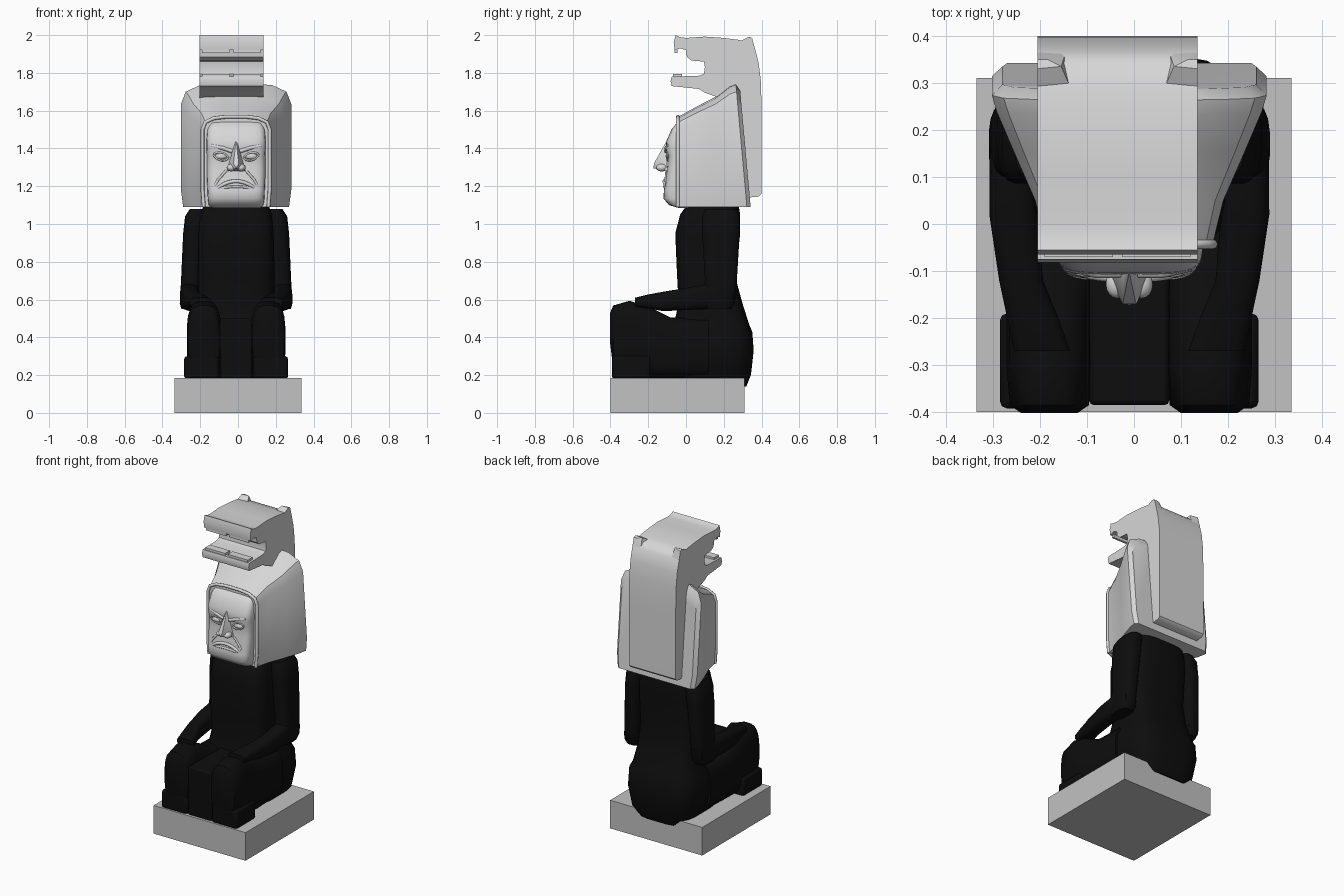
import bpy, bmesh, math
from mathutils import Vector

if "Cube" in bpy.data.objects:
    bpy.data.objects.remove(bpy.data.objects["Cube"])

CX = -0.01  # centre line of the figure


def material(name, value):
    m = bpy.data.materials.new(name)
    m.use_nodes = True
    col = (value, value, value, 1)
    m.diffuse_color = col
    m.node_tree.nodes["Principled BSDF"].inputs["Base Color"].default_value = col
    return m


PALE = material("pale grey", 0.68)
GREY = material("base grey", 0.54)
BLACK = material("black", 0.004)


def finish(name, bm, mat, angle=35, bevel=0):
    bmesh.ops.recalc_face_normals(bm, faces=bm.faces)
    me = bpy.data.meshes.new(name)
    bm.to_mesh(me)
    bm.free()
    me.materials.append(mat)
    ob = bpy.data.objects.new(name, me)
    bpy.context.collection.objects.link(ob)
    if bevel:
        mod = ob.modifiers.new("bevel", 'BEVEL')
        mod.width, mod.segments, mod.limit_method = bevel, 2, 'ANGLE'
    bpy.ops.object.select_all(action='DESELECT')
    ob.select_set(True)
    bpy.context.view_layer.objects.active = ob
    if angle:
        bpy.ops.object.shade_smooth_by_angle(angle=math.radians(angle))
    return ob


def skin(name, rings, mat, angle=35):
    """Join rings of equal point count and cap both ends."""
    bm = bmesh.new()
    vs = [[bm.verts.new(p) for p in r] for r in rings]
    n = len(vs[0])
    for a, b in zip(vs, vs[1:]):
        for i in range(n):
            bm.faces.new((a[i], a[(i + 1) % n], b[(i + 1) % n], b[i]))
    bm.faces.new(vs[0])
    bm.faces.new(vs[-1])
    return finish(name, bm, mat, angle)


def loft(name, axis, sections, mat, power=3, n=20):
    """Sections: position on axis, centre u, centre v, half width u, half width v."""
    def sup(c):
        return math.copysign(abs(c) ** (2 / power), c)
    rings = []
    for a, cu, cv, hu, hv in sections:
        ring = []
        for i in range(n):
            t = math.tau * (i + 0.5) / n
            u, v = cu + hu * sup(math.cos(t)), cv + hv * sup(math.sin(t))
            ring.append((u, v, a) if axis == 'z' else (u, a, v))
        rings.append(ring)
    return skin(name, rings, mat, 50)


def box(name, x, y, z, mat, bevel=0):
    bm = bmesh.new()
    bmesh.ops.create_cube(bm, size=1)
    for v in bm.verts:
        v.co = [r[0] + (c + 0.5) * (r[1] - r[0]) for c, r in zip(v.co, (x, y, z))]
    return finish(name, bm, mat, 35 if bevel else 0, bevel)


def hull(name, pts, mat):
    bm = bmesh.new()
    for p in pts:
        bm.verts.new(p)
    bmesh.ops.convex_hull(bm, input=bm.verts)
    return finish(name, bm, mat, 40)


def ball(name, centre, size, mat):
    bm = bmesh.new()
    bmesh.ops.create_uvsphere(bm, u_segments=16, v_segments=8, radius=1)
    for v in bm.verts:
        v.co = Vector(centre) + Vector([c * s for c, s in zip(v.co, size)])
    return finish(name, bm, mat, 180)


def tube(name, pts, radius, mat, closed=False):
    cu = bpy.data.curves.new(name, 'CURVE')
    cu.dimensions, cu.bevel_depth, cu.bevel_resolution = '3D', radius, 2
    sp = cu.splines.new('POLY')
    sp.points.add(len(pts) - 1)
    for p, q in zip(sp.points, pts):
        p.co = (*q, 1)
    sp.use_cyclic_u, cu.use_fill_caps = closed, True
    cu.materials.append(mat)
    ob = bpy.data.objects.new(name, cu)
    bpy.context.collection.objects.link(ob)


# Base slab
box("base", (-0.335, 0.335), (-0.4, 0.31), (0, 0.185), GREY)

# Seated body: hips and torso in one loft
torso = [(0.14, 0.17, 0.32, 0.15), (0.2, 0.22, 0.345, 0.22), (0.33, 0.245, 0.36, 0.23),
         (0.43, 0.24, 0.352, 0.22), (0.47, 0.22, 0.335, 0.2), (0.58, 0.2, 0.3, 0.17),
         (0.72, 0.205, 0.262, 0.155), (0.95, 0.2, 0.288, 0.173), (1.05, 0.19, 0.288, 0.16),
         (1.095, 0.175, 0.28, 0.14)]
loft("torso", 'z', [(z, CX, back - hy, hx, hy) for z, hx, back, hy in torso], BLACK, 4)

# Limbs
for s, side in ((1, "left"), (-1, "right")):
    def at(d):
        return CX + s * d
    loft(side + "_upper_arm", 'z',
         [(0.55, at(.245), .17, .045, .07), (0.58, at(.245), .17, .054, .09),
          (0.7, at(.24), .185, .052, .085), (0.95, at(.225), .185, .056, .1),
          (1.04, at(.215), .185, .056, .1), (1.08, at(.2), .185, .045, .085)], BLACK)
    loft(side + "_forearm", 'y',
         [(.25, at(.245), .62, .04, .05), (.15, at(.245), .62, .052, .07),
          (.02, at(.246), .605, .052, .06), (-.12, at(.23), .59, .047, .052),
          (-.2, at(.205), .59, .055, .037), (-.27, at(.185), .585, .06, .025)], BLACK)
    loft(side + "_leg", 'y',
         [(-.402, at(.17), .45, .06, .08), (-.385, at(.17), .4, .085, .17),
          (-.3, at(.17), .39, .092, .205), (-.2, at(.17), .375, .092, .19),
          (-.08, at(.16), .345, .1, .16), (.12, at(.15), .345, .105, .16)], BLACK)
    x0, x1 = sorted((at(.09), at(.275)))
    box(side + "_foot", (x0, x1), (-.392, -.19), (.18, .3), BLACK, .015)
box("front_cloth", (-.095, .075), (-.385, .0), (.18, .5), BLACK, .01)

# Flared hood: arched rings widening toward the back
arches = [(-.04, .178, 1.56, .06, 0), (.05, .2, 1.61, .07, 0), (.16, .247, 1.665, .085, .02),
          (.25, .282, 1.725, .1, .06), (.29, .292, 1.735, .1, .09), (.31, .27, 1.7, .1, .09)]
rings = []
for y, h, top, c, lean in arches:
    half = [(h * .96, 1.09), (h, 1.18), (h, top - c), (h - c * .25, top - c * .35),
            (h - c, top), (h * .3, top + .008)]
    outline = half + [(-x, z) for x, z in reversed(half)]
    rings.append([(CX + x, y + lean * (1.45 - z), z) for x, z in outline])
skin("hood", rings, PALE, 25)
tube("hood_rim", [(x, y - .003, z) for x, y, z in rings[0]], .01, PALE)

# Face block
face = [(1.085, -.04, .13), (1.1, -.09, .145), (1.135, -.12, .15), (1.18, -.117, .152),
        (1.25, -.106, .155), (1.3, -.1, .155), (1.36, -.096, .155), (1.4, -.108, .157),
        (1.44, -.104, .157), (1.5, -.077, .152), (1.535, -.05, .14), (1.548, -.02, .12)]
loft("face", 'z', [(z, CX, (f + .08) / 2, hx, (.08 - f) / 2) for z, f, hx in face], PALE, 5, 28)

# Nose
hull("nose", [(CX, -.1, 1.445), (CX - .012, -.11, 1.41), (CX + .012, -.11, 1.41),
              (CX - .014, -.17, 1.32), (CX + .014, -.17, 1.32), (CX, -.172, 1.295),
              (CX - .05, -.1, 1.28), (CX + .05, -.1, 1.28)], PALE)
for s, side in ((1, "left"), (-1, "right")):
    ball(side + "_nostril", (CX + s * .026, -.128, 1.298), (.024, .03, .02), PALE)
    # Slanted eye with lid ring and heavy brow
    ex, tilt = CX + s * .08, s * .2
    ball(side + "_eye", (ex, -.094, 1.358), (.032, .014, .016), PALE)
    lid = []
    for i in range(16):
        t = math.tau * i / 16
        u, w = .038 * math.cos(t), .021 * math.sin(t) * abs(math.sin(t)) ** .3
        lid.append((ex + u, -.098, 1.358 + w + tilt * u))
    tube(side + "_eyelid", lid, .005, PALE, True)
    tube(side + "_brow", [(CX + s * .02, -.104, 1.385), (CX + s * .07, -.104, 1.402),
                          (CX + s * .13, -.09, 1.415)], .011, PALE)
    tube(side + "_cheek_fold", [(CX + s * .055, -.102, 1.28), (CX + s * .095, -.107, 1.235),
                                (CX + s * .125, -.1, 1.18)], .007, PALE)

# Downturned mouth: arched upper lip over a flatter lower lip
for name, rise, r in (("upper_lip", .042, .01), ("lower_lip", .012, .007)):
    tube(name, [(CX + .105 * k / 5, -.114 + .012 * abs(k / 5) ** 3,
                 1.185 + rise * (1 - (k / 5) ** 2)) for k in range(-5, 6)], r, PALE)

# Animal headdress: side profile extruded across, open jaws to the front
X0, X1 = -.205, .135
profile = [(-.055, 2.0), (-.035, 1.99), (.0, 1.985), (.1, 1.992), (.2, 1.985), (.28, 1.975),
           (.34, 1.96), (.365, 1.93), (.385, 1.85), (.397, 1.75), (.4, 1.6), (.4, 1.16),
           (.385, 1.145), (.33, 1.14), (.3, 1.25), (.28, 1.5), (.2, 1.62), (.2, 1.66),
           (.1, 1.695), (.07, 1.715), (-.075, 1.73), (-.082, 1.755), (-.075, 1.78),
           (.07, 1.785), (.095, 1.795), (.1, 1.83), (.095, 1.86), (.03, 1.865),
           (.005, 1.885), (.0, 1.92), (-.03, 1.93), (-.06, 1.92), (-.065, 1.96)]
skin("animal_headdress", [[(x, y, z) for y, z in profile] for x in (X0, X1)], PALE, 40)

# Teeth rows split at the middle, and ears
for a, b, side in ((X0 + .015, -.045, "right"), (-.025, X1 - .015, "left")):
    box(side + "_upper_teeth", (a, b), (-.06, -.045), (1.905, 1.935), PALE)
    box(side + "_lower_teeth", (a, b), (-.07, -.02), (1.77, 1.795), PALE)
for edge, s, side in ((X0, 1, "right"), (X1, -1, "left")):
    tip = edge + s * .02
    hull(side + "_ear", [(edge, .27, 1.96), (edge + s * .07, .29, 1.965), (edge, .375, 1.89),
                         (edge + s * .06, .365, 1.92), (edge, .33, 1.99), (edge, .35, 1.985),
                         (tip + s * .03, .335, 1.99), (tip, .35, 1.985)], PALE)
